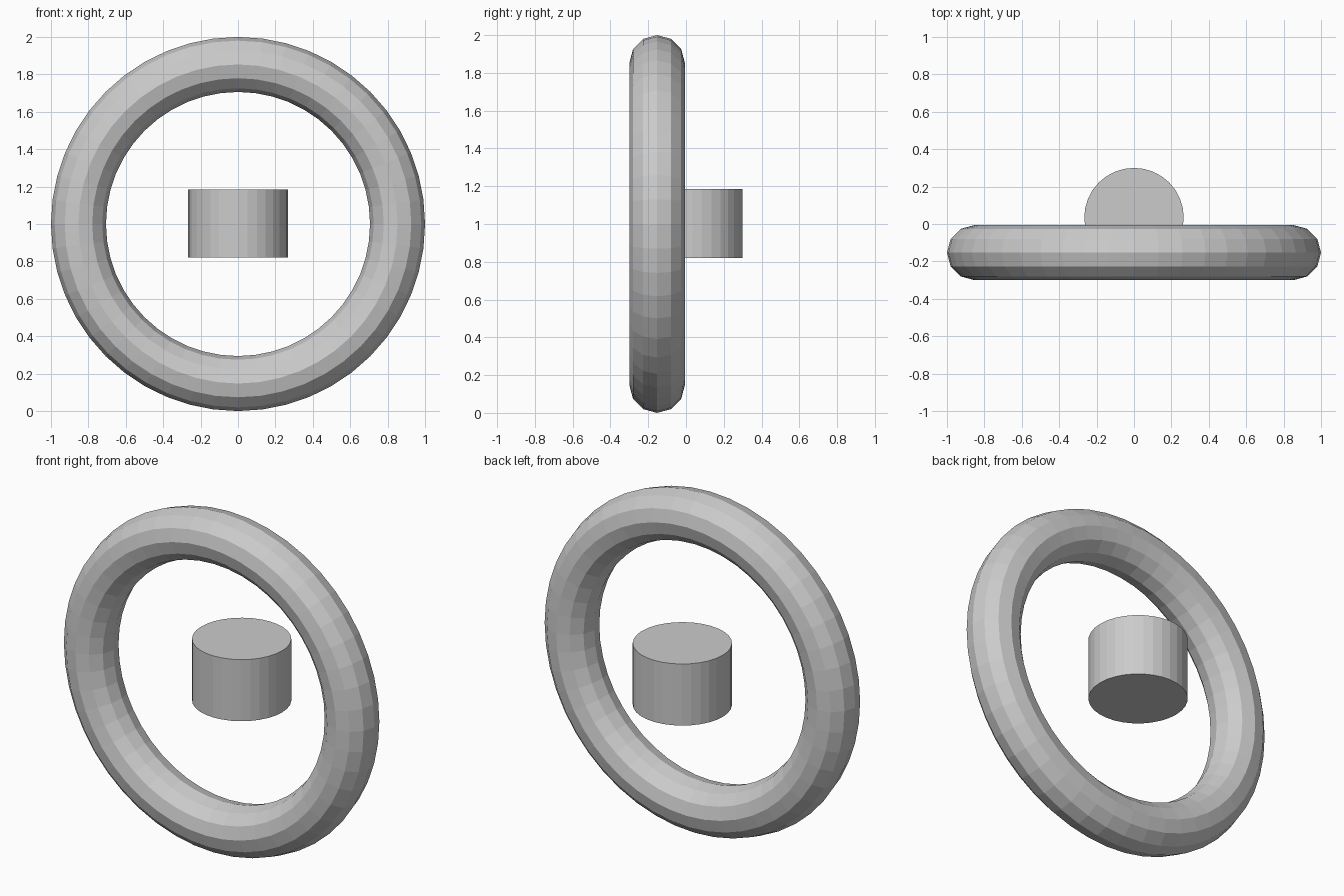
import bpy
import math

if "Cube" in bpy.data.objects:
    bpy.data.objects.remove(bpy.data.objects["Cube"])

# Upright ring, facing front
bpy.ops.mesh.primitive_torus_add(
    major_segments=48, minor_segments=12,
    major_radius=0.853, minor_radius=0.147,
    location=(0, -0.153, 1), rotation=(math.pi / 2, 0, 0))
bpy.context.object.name = "ring"

# Short upright drum behind the ring centre
bpy.ops.mesh.primitive_cylinder_add(
    vertices=32, radius=0.266, depth=0.364, location=(0, 0.034, 1.002))
bpy.context.object.name = "drum"
